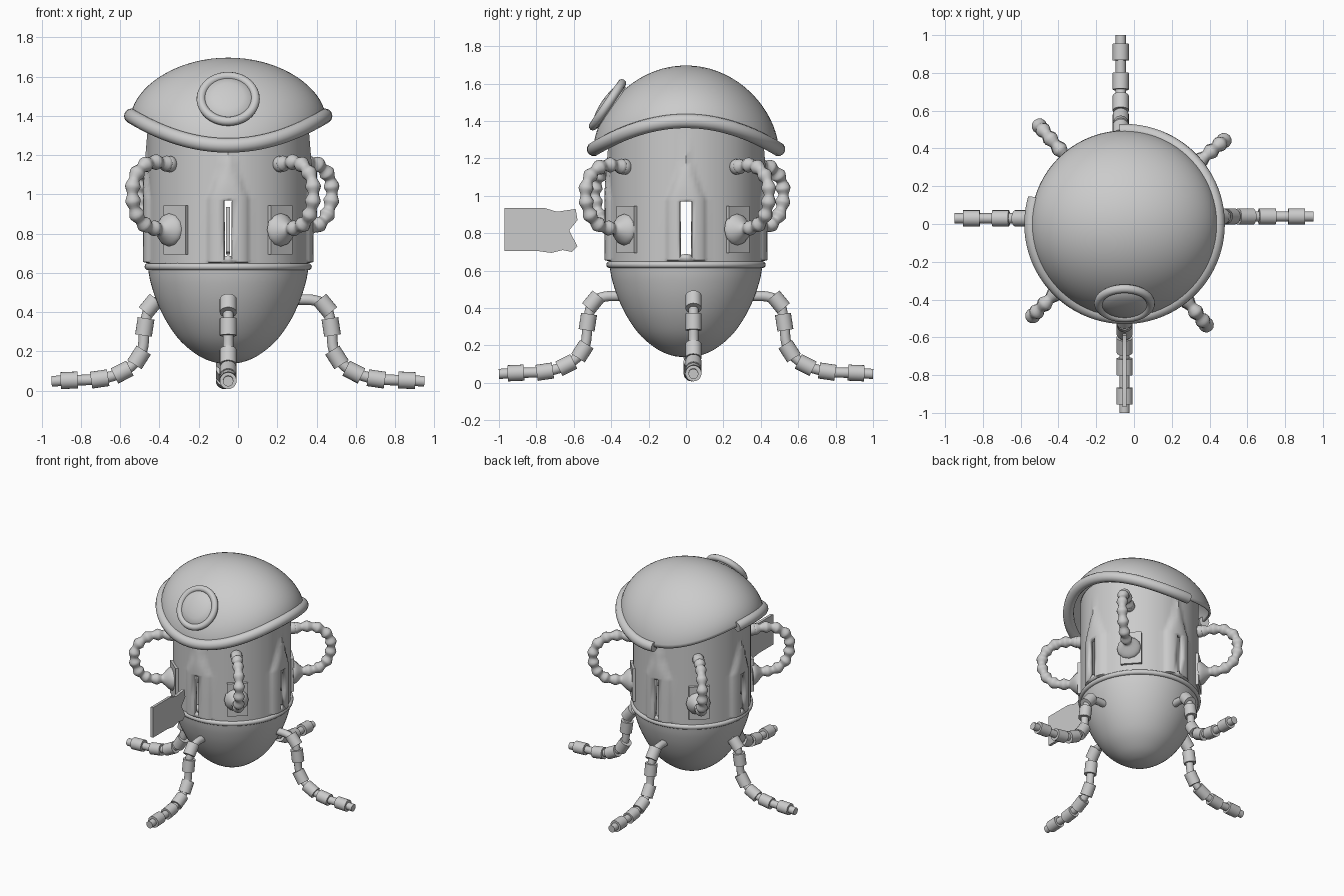
import bpy, bmesh, math
from math import radians, sin, cos, pi, hypot
from mathutils import Matrix, Vector

if "Cube" in bpy.data.objects:
    bpy.data.objects.remove(bpy.data.objects["Cube"])

AXIS = Matrix.Translation((-0.05, 0, 0))


def spin(deg):
    return AXIS @ Matrix.Rotation(radians(deg), 4, 'Z')


def finish(name, bm, mat=AXIS, angle=35):
    bmesh.ops.recalc_face_normals(bm, faces=bm.faces)
    me = bpy.data.meshes.new(name)
    bm.to_mesh(me)
    bm.free()
    ob = bpy.data.objects.new(name, me)
    bpy.context.collection.objects.link(ob)
    ob.matrix_world = mat
    bpy.ops.object.select_all(action='DESELECT')
    ob.select_set(True)
    bpy.context.view_layer.objects.active = ob
    bpy.ops.object.shade_smooth_by_angle(angle=radians(angle))
    return ob


def solidify(ob, t):
    m = ob.modifiers.new("thickness", 'SOLIDIFY')
    m.thickness, m.offset = t, -1


def grid(rings, skip=lambda j, i: False):
    """Skin a stack of closed rings."""
    bm = bmesh.new()
    vs = [[bm.verts.new(p) for p in r] for r in rings]
    n = len(rings[0])
    for j in range(len(vs) - 1):
        for i in range(n):
            if not skip(j, i):
                k = (i + 1) % n
                bm.faces.new((vs[j][i], vs[j][k], vs[j + 1][k], vs[j + 1][i]))
    bmesh.ops.remove_doubles(bm, verts=bm.verts, dist=1e-5)
    return bm


def lathe(profile, n=64):
    return grid([[(r * cos(2 * pi * i / n), r * sin(2 * pi * i / n), z)
                  for i in range(n)] for r, z in profile])


def smooth_path(pts, steps=8):
    """Catmull-Rom through the points."""
    p = [Vector(q) for q in pts]
    p = [2 * p[0] - p[1]] + p + [2 * p[-1] - p[-2]]
    out = []
    for a, b, c, d in zip(p, p[1:], p[2:], p[3:]):
        for s in range(steps):
            t = s / steps
            out.append(0.5 * (2 * b + (c - a) * t + (2 * a - 5 * b + 4 * c - d) * t * t
                              + (3 * b - a - 3 * c + d) * t ** 3))
    return out + [p[-2]]


def tube(name, pts, depth, mat=AXIS, radii=None, res=4):
    cu = bpy.data.curves.new(name, 'CURVE')
    cu.dimensions, cu.bevel_depth, cu.bevel_resolution = '3D', depth, res
    cu.use_fill_caps = True
    sp = cu.splines.new('POLY')
    sp.points.add(len(pts) - 1)
    for i, p in enumerate(pts):
        sp.points[i].co = (*p, 1)
        sp.points[i].radius = radii[i] if radii else 1
    ob = bpy.data.objects.new(name, cu)
    bpy.context.collection.objects.link(ob)
    ob.matrix_world = mat


def torus(name, R, r, mat, n=64):
    finish(name, lathe([(R + r * cos(2 * pi * k / 12), r * sin(2 * pi * k / 12))
                        for k in range(13)], n), mat)


# rounded lower bowl and belt
prof = [(.41, .63), (.395, .55), (.362, .45), (.31, .345), (.24, .25), (.15, .178), (.07, .145), (0, .137)]
bowl = smooth_path([(r, 0, z) for r, z in prof], 4)
finish("lower_bowl", lathe([(max(p.x, 0), p.z) for p in bowl]))
torus("belt_ring", .408, .018, AXIS @ Matrix.Translation((0, 0, .632)))

# hollow wall with four slits under tapering hoods
cols = []
for q, a in enumerate((4.3, 2.8, 4.3, 2.8)):
    cols += [(q * 90 + d, d) for d in (-a, 0, a, 7, 9.5, 12, 13.5, 15, 17, 22, 28, 34, 40, 45)]
    cols += [(q * 90 + 90 - d, d) for d in (40, 34, 28, 22, 17, 15, 13.5, 12, 9.5, 7)]
zs = [.62, .65, .656, .67, .80, .97, .985] + [1.0 + .03 * k for k in range(15)]


def wall_point(deg, d, z):
    w = 15.5 if z < .985 else max(1e-3, 15.5 * max(0, 1 - (z - .98) / .36) ** 1.7)
    b = 0 if z < .655 else .025 * max(0, 1 - (abs(d) / w) ** 4)
    b *= min(1, max(0, (1.34 - z) / .3))
    r = .41 + b
    return (r * cos(radians(deg)), r * sin(radians(deg)), z)


wall = grid([[wall_point(g, d, z) for g, d in cols] for z in zs],
            lambda j, i: i % 24 in (0, 1) and .655 < zs[j] < .96)
solidify(finish("upper_wall", wall), .035)

# cap with a rim that dips at front and back
def rim_z(a):
    return 1.25 + .15 * cos(a) ** 2


N = 72
caps = []
for k in range(19):
    t = sin(pi / 2 * (1 - k / 18))
    ring = []
    for i in range(N):
        a = 2 * pi * i / N
        zr = rim_z(a)
        f = max(0, 1 - t * t) ** .58
        ring.append((.495 * t * cos(a), .495 * t * sin(a), zr + (1.697 - zr) * f))
    caps.append(ring)
solidify(finish("cap", grid(caps)), .015)
arc = [radians(-196 + 289 * k / 72) for k in range(73)]
tube("cap_rim", [(.493 * cos(a), .493 * sin(a), rim_z(a)) for a in arc], .038)

# round badge on the cap front
tilt = Vector((0, -.83, .56)).to_track_quat('Z', 'Y').to_matrix().to_4x4()
badge = AXIS @ Matrix.Translation((0, -.42, 1.487)) @ tilt
torus("badge_ring", .138, .023, badge)
finish("badge_boss", lathe([(.135, -.03), (.13, 0), (.115, .015), (.08, .027), (.04, .033), (0, .035)], 48), badge)

# beaded handles on square plates, at the diagonals
hp = smooth_path([(.42, 0, .82), (.50, 0, .825), (.59, 0, .84), (.66, 0, .90), (.69, 0, 1.0),
                  (.67, 0, 1.09), (.60, 0, 1.15), (.52, 0, 1.165), (.43, 0, 1.155)], 10)
length, radii = 0, []
for i, p in enumerate(hp):
    length += (p - hp[i - 1]).length if i else 0
    bead = .034 + .008 * (1 - 2 * abs(2 * ((length / .075) % 1) - 1))
    radii.append(max(bead, .085 * math.exp(-((length / .07) ** 2))) / .04)
for deg, pdeg in ((40, 42), (131, 132), (225, 230), (309, 310)):
    tube("handle", hp, .04, spin(deg), radii)
    bm = bmesh.new()
    bmesh.ops.create_uvsphere(bm, u_segments=20, v_segments=12, radius=.042)
    finish("handle_knob", bm, spin(deg) @ Matrix.Translation((.425, 0, 1.155)))
    bm = bmesh.new()
    bmesh.ops.create_cube(bm, size=1)
    finish("handle_plate", bm, spin(pdeg) @ Matrix.Translation((.405, 0, .82))
           @ Matrix.Diagonal((.04, .145, .25, 1)))

# four jointed legs with sleeves
lp = [(.34, 0, .465), (.44, 0, .46), (.50, 0, .425), (.525, 0, .325), (.535, 0, .22),
      (.565, 0, .155), (.64, 0, .095), (.755, 0, .06), (.91, 0, .053), (1.0, 0, .048)]
leg = smooth_path(lp, 8)
for deg, dx, dy in ((0, 0, .04), (90, 0, .02), (180, -.1, -.03), (270, 0, 0)):
    mat = spin(deg) @ Matrix.Translation((dx, dy, 0))
    tube("leg_core", leg, .027, mat)
    for i in (1.9, 3, 4.75, 6, 7, 8):
        k = int(i * 8)
        d = leg[k + 1] - leg[k - 1]
        bm = bmesh.new()
        bmesh.ops.create_cone(bm, cap_ends=True, segments=20, radius1=.043, radius2=.043, depth=.088)
        finish("leg_sleeve", bm, mat @ Matrix.Translation(leg[k])
               @ d.to_track_quat('Z', 'Y').to_matrix().to_4x4())

# thin ragged sheet floating before the front slit
outline = [(-.97, .936), (-.76, .936), (-.69, .915), (-.59, .93), (-.58, .87), (-.625, .815), (-.58, .73),
           (-.61, .70), (-.66, .71), (-.72, .695), (-.80, .706), (-.97, .706)]
bm = bmesh.new()
f = bm.faces.new([bm.verts.new((-.01, y, z)) for y, z in outline])
ext = bmesh.ops.extrude_face_region(bm, geom=[f])
bmesh.ops.translate(bm, vec=(.02, 0, 0), verts=[v for v in ext['geom'] if isinstance(v, bmesh.types.BMVert)])
if f.is_valid is False or len(bm.faces) < len(outline) + 2:
    bm.faces.new([v for v in bm.verts if v.co.x < 0])
finish("front_sheet", bm)
